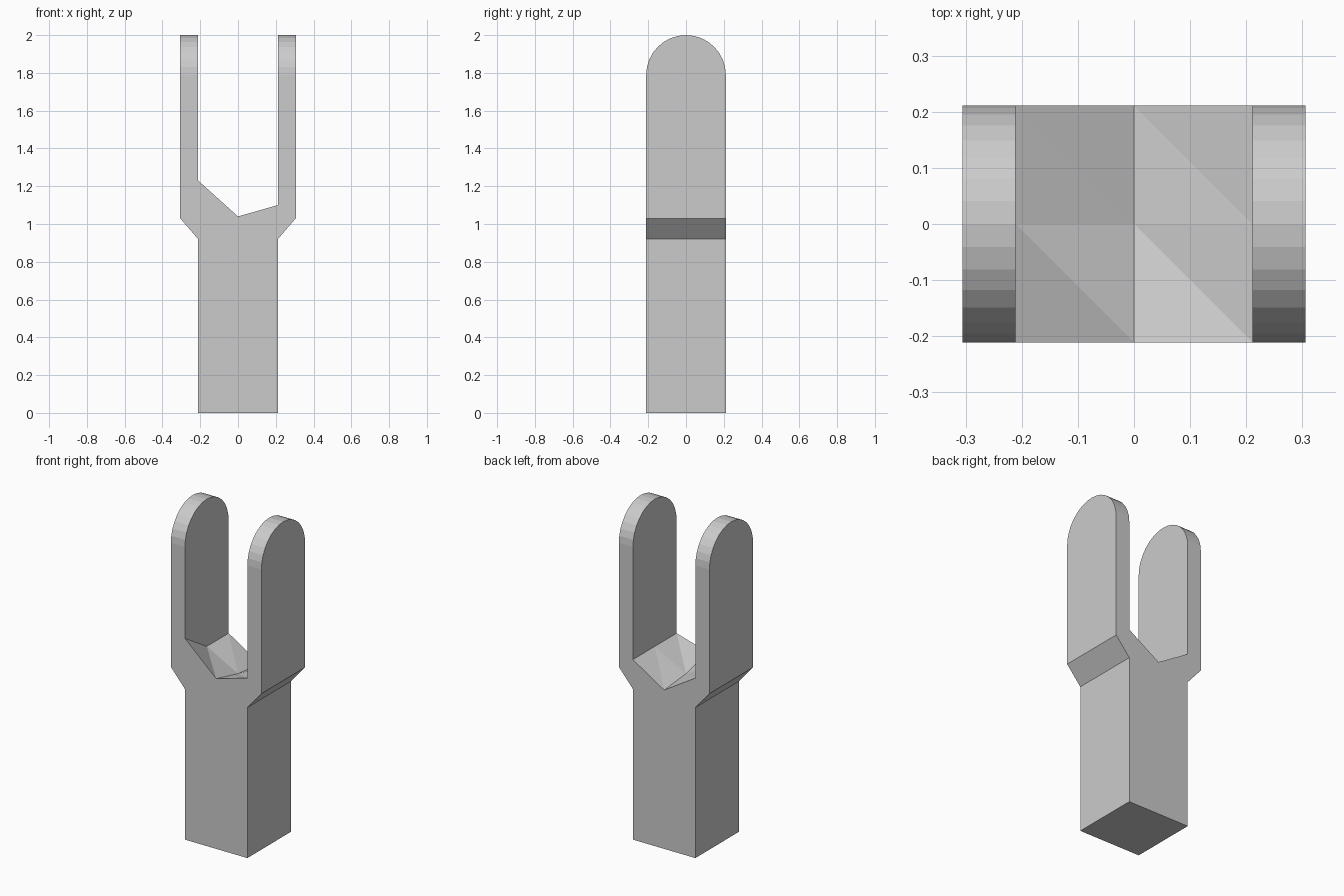
import bpy, bmesh
from math import sin, cos, pi

if "Cube" in bpy.data.objects:
    bpy.data.objects.remove(bpy.data.objects["Cube"])

W = 0.211            # half width of the square post and half depth of the prongs
OUT = 0.306          # outer half width across the prongs
NECK, FLARE = 0.92, 1.03   # start and end of the outward flare
TOP = 2.0
ARC_Z = TOP - W      # centre height of the rounded prong ends
SEG = 16

# Saddle heights: one row per y (front to back), one column per x (left to right)
saddle = [[1.23, 1.04, 1.10],
          [1.10, 0.99, 1.10],
          [1.10, 0.97, 1.10]]
axis = [-W, 0, W]

bm = bmesh.new()


def face(pts):
    return bm.faces.new([bm.verts.new(p) for p in pts])


def sad(i, j):
    return (axis[i], axis[j], saddle[j][i])


def arc(x):
    return [(x, -W * cos(pi * k / SEG), ARC_Z + W * sin(pi * k / SEG))
            for k in range(SEG + 1)]


# Faceted saddle between the prongs
for i in range(2):
    for j in range(2):
        a, b, c, d = sad(i, j), sad(i + 1, j), sad(i + 1, j + 1), sad(i, j + 1)
        face([a, b, d])
        face([b, c, d])

# Forked front and back faces
for j in (0, 2):
    y = axis[j]
    face([(-W, y, 0), (W, y, 0), (W, y, NECK), (OUT, y, FLARE), (OUT, y, ARC_Z),
          (W, y, ARC_Z), sad(2, j), sad(1, j), sad(0, j), (-W, y, ARC_Z),
          (-OUT, y, ARC_Z), (-OUT, y, FLARE), (-W, y, NECK)])

# Underside of the post
face([(-W, -W, 0), (W, -W, 0), (W, W, 0), (-W, W, 0)])

# Post sides, flares and rounded prongs
for s, i in ((-1, 0), (1, 2)):
    xi, xo = s * W, s * OUT
    face([(xi, -W, 0), (xi, W, 0), (xi, W, NECK), (xi, -W, NECK)])
    face([(xi, -W, NECK), (xi, W, NECK), (xo, W, FLARE), (xo, -W, FLARE)])
    inner, outer = arc(xi), arc(xo)
    face(outer + [(xo, W, FLARE), (xo, -W, FLARE)])
    face(inner + [sad(i, 2), sad(i, 1), sad(i, 0)])
    for k in range(SEG):
        face([inner[k], inner[k + 1], outer[k + 1], outer[k]])

# Weld the shell into one solid
bmesh.ops.remove_doubles(bm, verts=bm.verts, dist=1e-4)
bmesh.ops.recalc_face_normals(bm, faces=bm.faces)
mesh = bpy.data.meshes.new("forked_post")
bm.to_mesh(mesh)
bm.free()
bpy.context.collection.objects.link(bpy.data.objects.new("forked_post", mesh))
